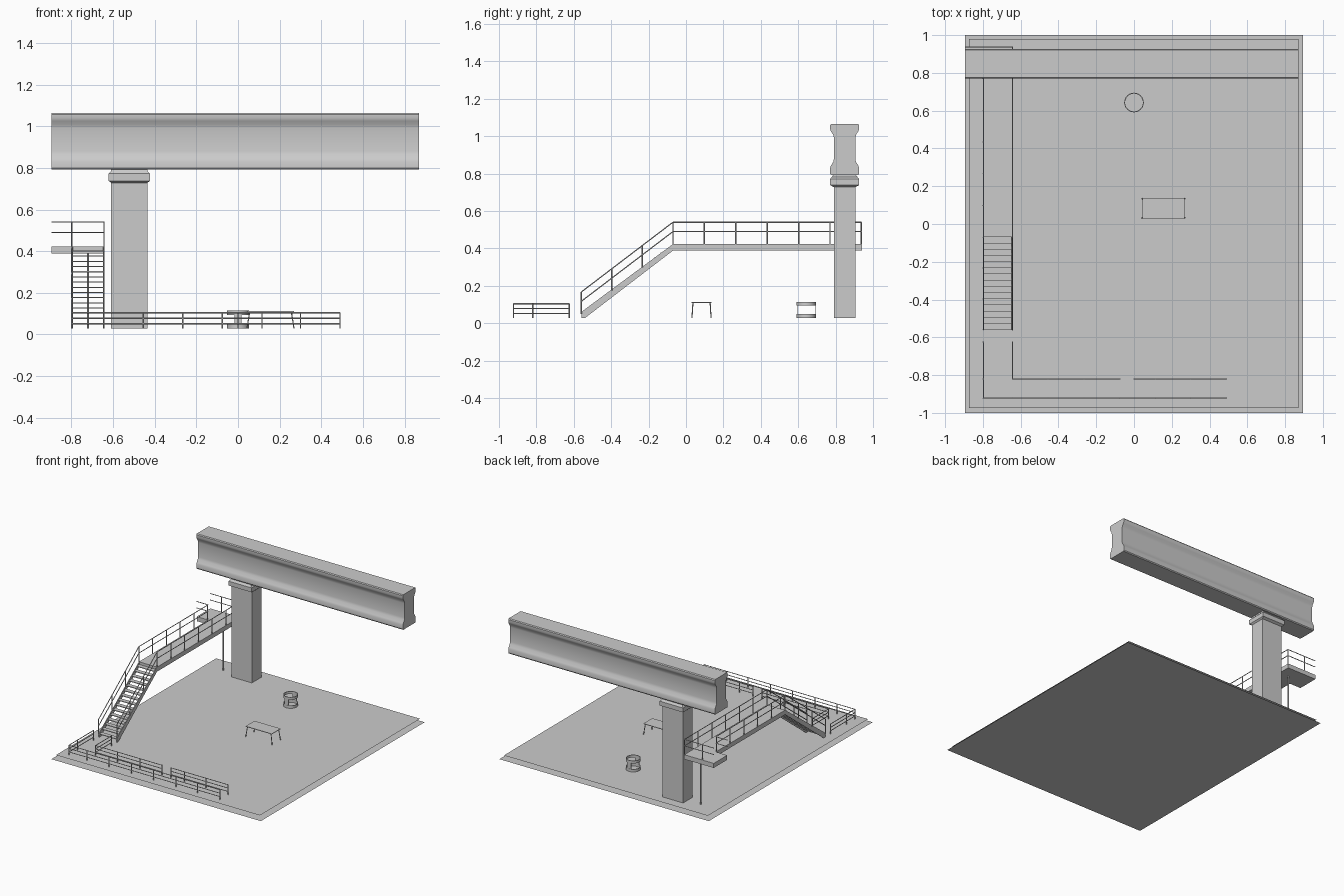
import bpy, bmesh, math
from mathutils import Vector

if "Cube" in bpy.data.objects:
    bpy.data.objects.remove(bpy.data.objects["Cube"])

grey = bpy.data.materials.new("plain grey")
grey.diffuse_color = (0.6, 0.6, 0.6, 1)
grey.use_nodes = True
grey.node_tree.nodes["Principled BSDF"].inputs["Base Color"].default_value = grey.diffuse_color
G = 0.028            # floor level


def finish(name, bm, smooth=False):
    bmesh.ops.recalc_face_normals(bm, faces=bm.faces)
    me = bpy.data.meshes.new(name)
    bm.to_mesh(me)
    bm.free()
    me.materials.append(grey)
    ob = bpy.data.objects.new(name, me)
    bpy.context.collection.objects.link(ob)
    if smooth:
        bpy.context.view_layer.objects.active = ob
        ob.select_set(True)
        bpy.ops.object.shade_smooth_by_angle(angle=math.radians(35))
        ob.select_set(False)
    return ob


def box(bm, x0, x1, y0, y1, z0, z1):
    vs = bmesh.ops.create_cube(bm, size=1)["verts"]
    for v in vs:
        v.co = ((x0 + x1) / 2 + v.co.x * (x1 - x0),
                (y0 + y1) / 2 + v.co.y * (y1 - y0),
                (z0 + z1) / 2 + v.co.z * (z1 - z0))


def bar(bm, a, b, r=0.003, n=6):
    """thin rod from a to b"""
    a, b = Vector(a), Vector(b)
    d = b - a
    vs = bmesh.ops.create_cone(bm, cap_ends=True, segments=n, radius1=r,
                               radius2=r, depth=d.length)["verts"]
    q = d.to_track_quat('Z', 'Y')
    for v in vs:
        v.co = q @ v.co + (a + b) / 2


def prism(bm, pts, x0, x1):
    """extrude a (y, z) outline along x"""
    f = bm.faces.new([bm.verts.new((x0, y, z)) for y, z in pts])
    ext = bmesh.ops.extrude_face_region(bm, geom=[f])["geom"]
    for v in ext:
        if isinstance(v, bmesh.types.BMVert):
            v.co.x = x1


def railing(bm, path, heights, posts, top):
    """rails along a path of floor points, plus upright posts"""
    for a, b in zip(path, path[1:]):
        for h in heights:
            bar(bm, (a[0], a[1], a[2] + h), (b[0], b[1], b[2] + h))
    for p in posts:
        bar(bm, p, (p[0], p[1], p[2] + top), 0.0035)


# ground sheets
for name, x0, x1, y0, y1, z in (("ground_base", -.895, .895, -1, 1, 0),
                                ("ground_floor", -.873, .87, -.975, .98, G)):
    bm = bmesh.new()
    bm.faces.new([bm.verts.new(c) for c in
                  ((x0, y0, z), (x1, y0, z), (x1, y1, z), (x0, y1, z))])
    ob = finish(name, bm)
    if ob.data.polygons[0].normal.z < 0:
        ob.data.flip_normals()

# overhead beam
half = [(.073, .793), (.078, .80), (.078, .83), (.073, .843), (.061, .862), (.057, .88),
        (.057, .99), (.061, 1.008), (.073, 1.025), (.078, 1.038), (.078, 1.057), (.073, 1.064)]
bm = bmesh.new()
prism(bm, [(.848 + d, z) for d, z in half] + [(.848 - d, z) for d, z in reversed(half)],
      -.895, .87)
finish("overhead_beam", bm, True)

# column with moulded cap, built from stacked rectangles
bm = bmesh.new()
rings = []
for hx, hy, z in ((.0875, .058, G), (.0875, .058, .728), (.099, .077, .738),
                  (.099, .077, .772), (.0875, .068, .783), (.0875, .058, .796)):
    rings.append([bm.verts.new((-.522 + sx * hx, .848 + sy * hy, z))
                  for sx, sy in ((-1, -1), (1, -1), (1, 1), (-1, 1))])
for a, b in zip(rings, rings[1:]):
    for i in range(4):
        j = (i + 1) % 4
        bm.faces.new((a[i], a[j], b[j], b[i]))
bm.faces.new(rings[0])
bm.faces.new(rings[-1])
finish("column", bm)

# raised walkway and end landing
XL, XR, YS, YT, ZT = -.798, -.643, -.56, -.07, .423
bm = bmesh.new()
box(bm, XL, XR, YT, .94, .388, ZT)
box(bm, -.895, XL, .775, .94, .388, ZT)
finish("walkway", bm)

# walkway support pole
bm = bmesh.new()
bar(bm, (-.72, .85, G), (-.72, .85, .39), .006, 10)
finish("support_pole", bm)

# stairs: two stringers and flat treads
bm = bmesh.new()
side = [(YS, G), (YS + .02, G), (YT, .388), (YT, ZT), (YS, .06)]
prism(bm, side, XL, XL + .005)
prism(bm, side, XR - .005, XR)
finish("stair_stringers", bm)
bm = bmesh.new()
N = 15
for i in range(N):
    y = YS + (YT - YS) * i / N
    z = .05 + (ZT - .05) * i / N
    box(bm, XL + .005, XR - .005, y, y + .033, z, z + .005)
finish("stair_treads", bm)

# stair and walkway handrails
for name, x, yend in (("left_handrail", XL, .775), ("right_handrail", XR, .937)):
    bm = bmesh.new()
    path = [(x, YS, .05), (x, YT, ZT), (x, yend, ZT), (-.895, yend, ZT)]
    posts = [(x, YS + (YT - YS) * i / 3, .05 + (ZT - .05) * i / 3) for i in range(3)]
    posts += [(x, YT + .168 * i, ZT) for i in range(7) if YT + .168 * i < yend + .01]
    if x == XR:
        posts.append((XL, yend, ZT))
    railing(bm, path, (.067, .117), posts, .117)
    finish(name, bm)

# low floor fences guiding to the stairs
H = (.024, .05, .076)
fences = {
    "outer_fence": ([(XL, -.625), (XL, -.922), (.49, -.922)],
                    [(XL, -.625), (XL, -.82)] +
                    [(x, -.922) for x in (XL, XR, -.455, -.265, -.075, .115, .3, .49)]),
    "inner_fence": ([(XR, -.625), (XR, -.82), (-.075, -.82)],
                    [(XR, -.625)] + [(x, -.82) for x in (XR, -.455, -.265, -.075)]),
    "short_fence": ([(0, -.82), (.49, -.82)],
                    [(x, -.82) for x in (0, .115, .3, .49)]),
}
for name, (path, posts) in fences.items():
    bm = bmesh.new()
    railing(bm, [(x, y, G) for x, y in path], H, [(x, y, G) for x, y in posts], .078)
    finish(name, bm)

# small table with splayed legs
bm = bmesh.new()
box(bm, .045, .268, .029, .137, .109, .113)
for sx in (-1, 1):
    for sy in (-1, 1):
        bar(bm, (.156 + sx * .1, .083 + sy * .046, .11),
            (.156 + sx * .113, .083 + sy * .051, G), .003)
finish("table", bm)

# round stand: two open hoops joined by side straps
bm = bmesh.new()
S = 32
for z0, z1 in ((G, .049), (.094, .114)):
    rows = [[bm.verts.new((r * math.cos(math.tau * i / S),
                           .643 + r * math.sin(math.tau * i / S), z)) for i in range(S)]
            for r, z in ((.052, z0), (.052, z1), (.047, z1), (.047, z0))]
    for k in range(4):
        a, b = rows[k], rows[(k + 1) % 4]
        for i in range(S):
            bm.faces.new((a[i], a[(i + 1) % S], b[(i + 1) % S], b[i]))
for s in (-1, 1):
    y = .643 + s * .0485
    box(bm, -.017, .017, y - .0015, y + .0015, .045, .098)
finish("round_stand", bm, True)
